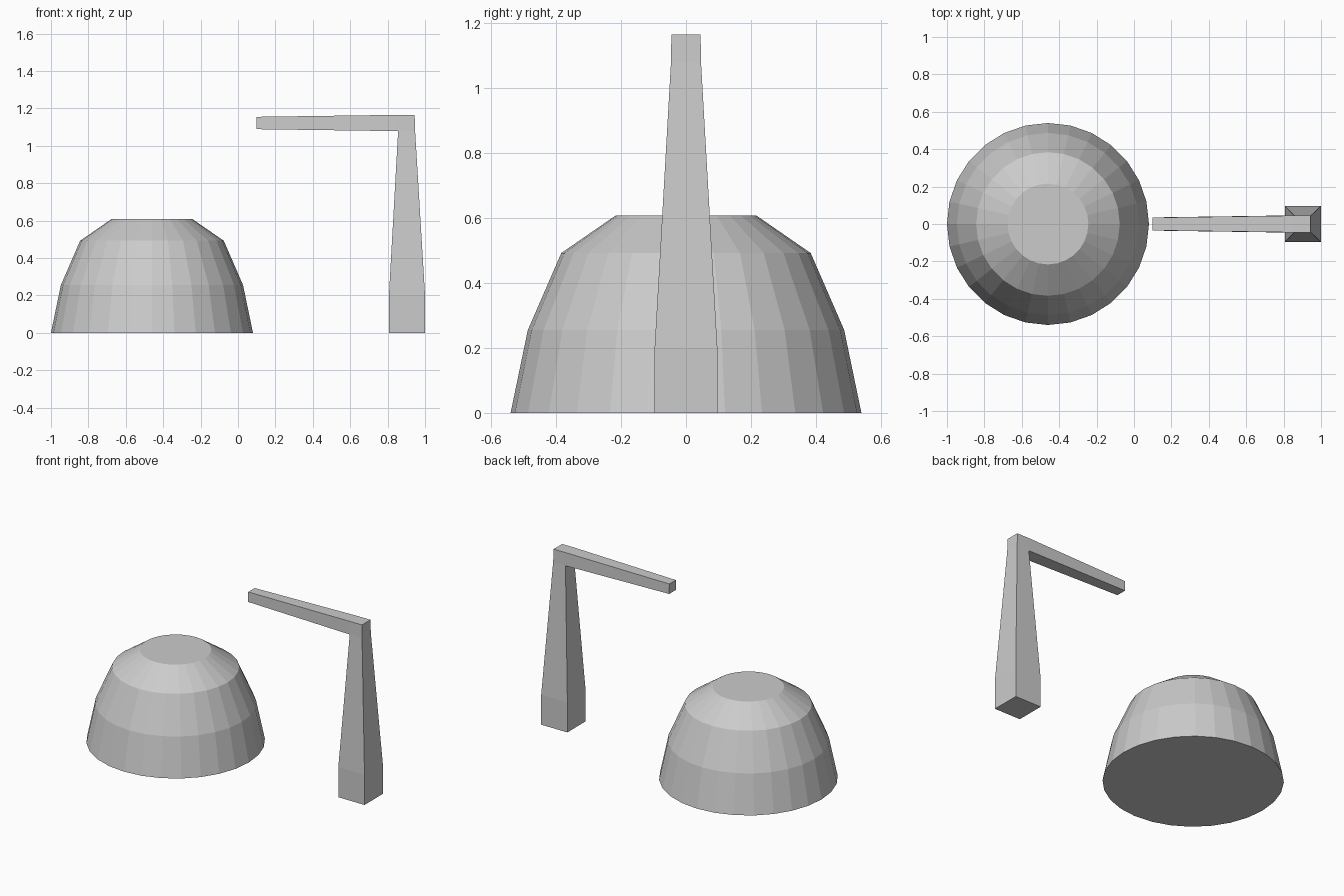
import bpy, bmesh, math
from mathutils import Vector

if "Cube" in bpy.data.objects:
    bpy.data.objects.remove(bpy.data.objects["Cube"])


def finish(bm, name):
    bmesh.ops.recalc_face_normals(bm, faces=bm.faces)
    mesh = bpy.data.meshes.new(name)
    bm.to_mesh(mesh)
    bm.free()
    obj = bpy.data.objects.new(name, mesh)
    bpy.context.collection.objects.link(obj)
    return obj


def extrude(bm, face, offset, sx=1.0, sy=1.0, sz=1.0):
    """Extrude a face by an offset, scaling it about its centre."""
    new = bmesh.ops.extrude_discrete_faces(bm, faces=[face])["faces"][0]
    c = new.calc_center_median()
    for v in new.verts:
        d = v.co - c
        v.co = c + Vector((d.x * sx, d.y * sy, d.z * sz)) + Vector(offset)
    return new


# Stepped dome
SEGMENTS = 28
profile = [(0.54, 0.0), (0.487, 0.255), (0.384, 0.492), (0.216, 0.608)]
bm = bmesh.new()
rings = [[bm.verts.new((r * math.cos(2 * math.pi * i / SEGMENTS),
                        r * math.sin(2 * math.pi * i / SEGMENTS), z))
          for i in range(SEGMENTS)] for r, z in profile]
for low, high in zip(rings, rings[1:]):
    for i in range(SEGMENTS):
        j = (i + 1) % SEGMENTS
        bm.faces.new((low[i], low[j], high[j], high[i]))
bm.faces.new(rings[0][::-1])
bm.faces.new(rings[-1])
dome = finish(bm, "dome")
dome.location.x = -0.46

# Bent post: square foot, tapered shaft, corner block and horizontal arm
bm = bmesh.new()
half = 0.0965
center = 0.9035
foot = [bm.verts.new((center + x * half, y * half, 0))
        for x, y in ((-1, -1), (1, -1), (1, 1), (-1, 1))]
base = bm.faces.new(foot)
bm.normal_update()
top = extrude(bm, base, (0, 0, 0.2))
bm.faces.new(foot[::-1]) if not any(len(v.link_faces) == 3 for v in foot) else None
top = extrude(bm, top, (-0.002, 0, 0.878), 0.47, 0.48)
top = extrude(bm, top, (-0.001, 0, 0.087), 0.97, 0.97)
bm.faces.ensure_lookup_table()
side = min((f for f in bm.faces if f.calc_center_median().z > 1.1),
           key=lambda f: f.calc_center_median().x)
extrude(bm, side, (-0.757, 0, 0), 0, 0.76, 0.76)
finish(bm, "post_with_arm")
